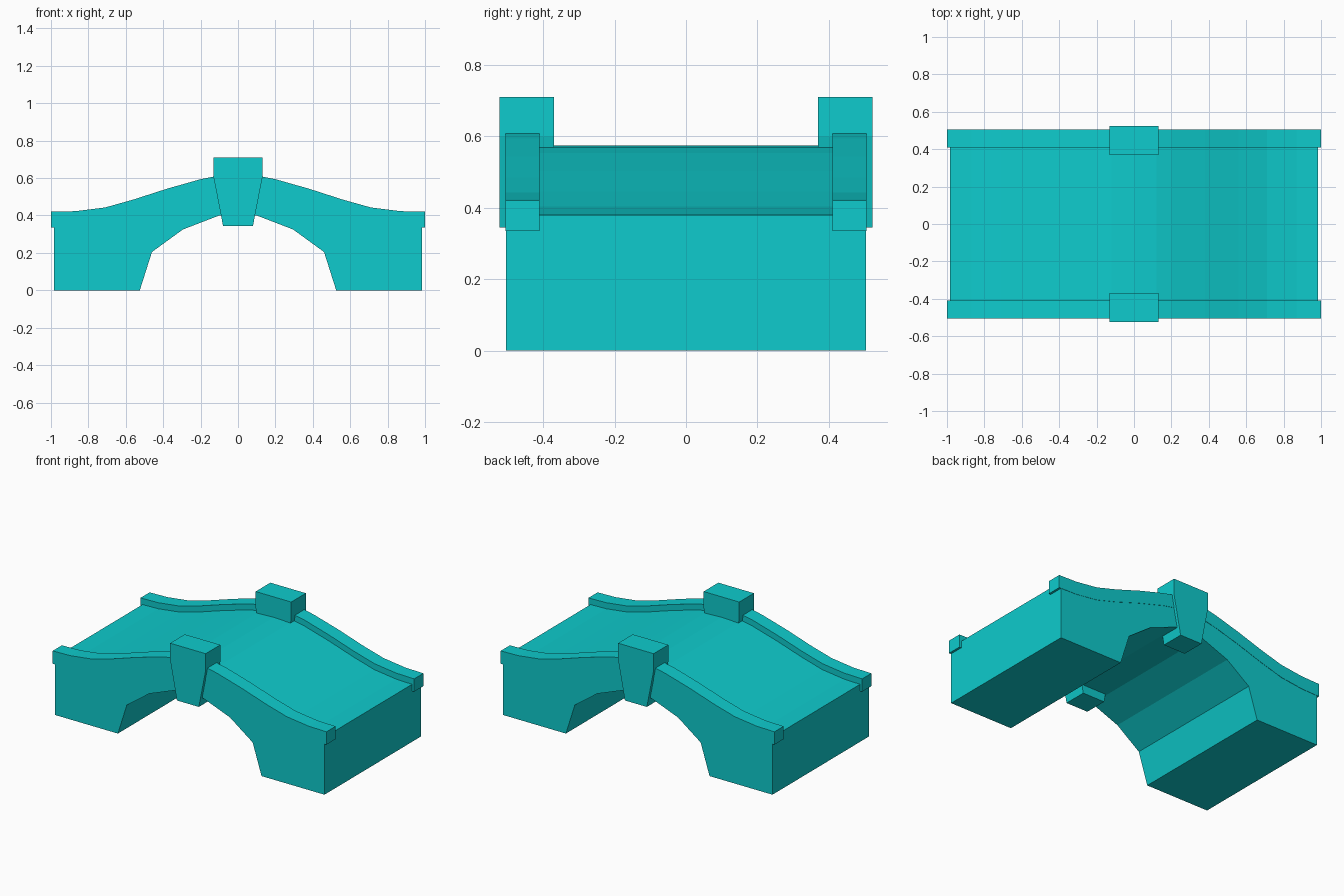
import bpy
import bmesh

cube = bpy.data.objects.get("Cube")
if cube:
    bpy.data.objects.remove(cube, do_unlink=True)

# Single turquoise colour
turquoise = bpy.data.materials.new("turquoise")
turquoise.use_nodes = True
COLOR = (0.0044, 0.6, 0.61, 1)
turquoise.diffuse_color = COLOR
turquoise.node_tree.nodes["Principled BSDF"].inputs["Base Color"].default_value = COLOR


def mirror_x(half):
    """Complete an open profile, given from the right end to the middle."""
    return half + [(-x, z) for x, z in reversed(half) if x > 0]


def extrude(name, profile, y0, y1):
    """Extrude a closed x-z profile from y0 to y1."""
    bm = bmesh.new()
    face = bm.faces.new([bm.verts.new((x, y0, z)) for x, z in profile])
    result = bmesh.ops.extrude_face_region(bm, geom=[face])
    moved = [v for v in result["geom"] if isinstance(v, bmesh.types.BMVert)]
    bmesh.ops.translate(bm, vec=(0, y1 - y0, 0), verts=moved)
    bmesh.ops.recalc_face_normals(bm, faces=bm.faces)
    mesh = bpy.data.meshes.new(name)
    bm.to_mesh(mesh)
    bm.free()
    mesh.materials.append(turquoise)
    obj = bpy.data.objects.new(name, mesh)
    bpy.context.collection.objects.link(obj)
    return obj


# Shared hump curve, and the arch opening below it
hump = [(0.87, 0.423), (0.71, 0.443), (0.56, 0.485), (0.38, 0.543),
        (0.2, 0.594), (0.12, 0.61), (0, 0.615)]
arch = mirror_x([(0.525, 0), (0.46, 0.205), (0.295, 0.325), (0.1, 0.4)])


def curve(end, drop):
    return [(x, z - drop) for x, z in mirror_x([(end, 0.42)] + hump)]


# Bridge body with deck on top and arch underneath
body = curve(0.985, 0.04) + [(-0.985, 0)] + arch[::-1] + [(0.985, 0)]
extrude("bridge_body", body, -0.504, 0.504)

# Parapets follow the hump; keystones clasp them at the crown
parapet = curve(1.0, 0) + curve(1.0, 0.085)[::-1]
keystone = [(0.13, 0.71), (0.13, 0.6), (0.08, 0.345),
            (-0.08, 0.345), (-0.13, 0.6), (-0.13, 0.71)]
for side, s in (("front", -1), ("back", 1)):
    extrude(side + "_parapet", parapet, s * 0.41, s * 0.506)
    extrude(side + "_keystone", keystone, s * 0.37, s * 0.523)
